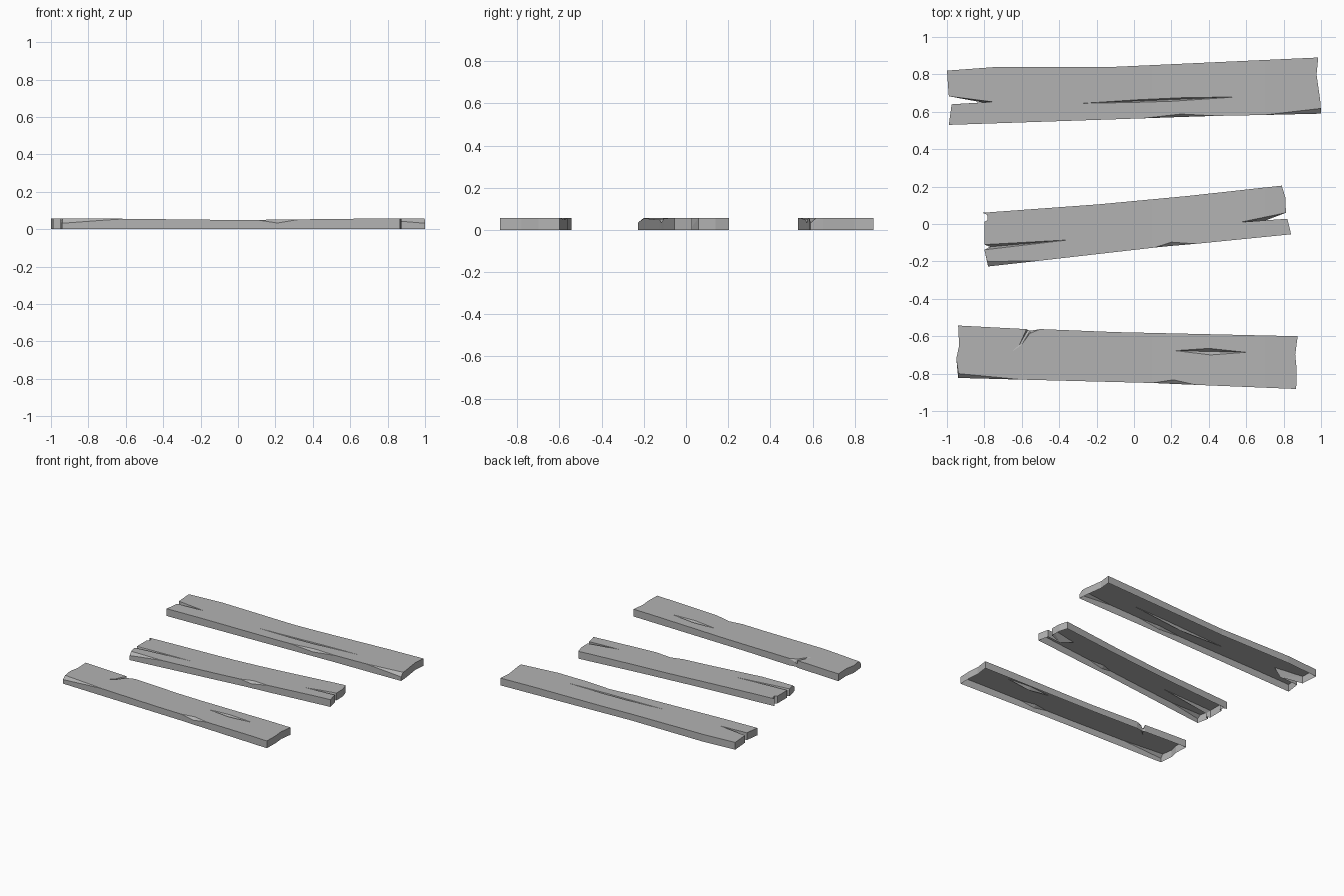
import bpy, bmesh
from mathutils import Vector
from mathutils.geometry import tessellate_polygon

if "Cube" in bpy.data.objects:
    bpy.data.objects.remove(bpy.data.objects["Cube"])

H = 0.057
wood = bpy.data.materials.new("dark_grey")
wood.diffuse_color = (0.45, 0.45, 0.45, 1)
wood.use_nodes = True
wood.node_tree.nodes["Principled BSDF"].inputs["Base Color"].default_value = wood.diffuse_color


def face_up(bm, verts):
    a, b, c = (v.co for v in verts)
    if (b - a).cross(c - a).z < 0:
        verts = verts[::-1]
    return bm.faces.new(verts)


def board(name, outline, crack=None):
    """Outline runs clockwise: (x, y) or (x, y, top_x, top_y, drop) for chips and splits."""
    bm = bmesh.new()
    base, rim, top = [], [], []
    for p in outline:
        x, y = p[:2]
        tx, ty, drop = p[2:] if len(p) > 2 else (x, y, 0)
        base.append(bm.verts.new((x, y, 0)))
        rim.append(bm.verts.new((x, y, max(0.0, H - drop))))
        top.append(bm.verts.new((tx, ty, H)) if drop else rim[-1])
    # side walls and the sloped chips above them (underside stays open)
    n = len(outline)
    for i in range(n):
        j = (i + 1) % n
        bm.faces.new((base[j], base[i], rim[i], rim[j]))
        loop = [rim[j], rim[i]]
        if top[i] is not rim[i]:
            loop.append(top[i])
        if top[j] is not rim[j]:
            loop.append(top[j])
        if len(loop) > 2:
            bm.faces.new(loop)
    # top surface with an optional crack sunk into it
    loops = [top]
    if crack:
        hole = [bm.verts.new((x, y, H)) for x, y in crack]
        loops.append(hole)
        mid = sum((v.co for v in hole), Vector()) / len(hole)
        deep = bm.verts.new((mid.x, mid.y, H - 0.025))
        for i, v in enumerate(hole):
            face_up(bm, [v, hole[(i + 1) % len(hole)], deep])
    flat = [v for l in loops for v in l]
    for t in tessellate_polygon([[Vector((v.co.x, v.co.y, 0)) for v in l] for l in loops]):
        face_up(bm, [flat[k] for k in t])
    bmesh.ops.remove_doubles(bm, verts=bm.verts, dist=0.0005)
    # cut across the board, then wear the middle slightly thinner
    for x in (-0.7, -0.1, 0.1, 0.7):
        bmesh.ops.bisect_plane(bm, geom=bm.verts[:] + bm.edges[:] + bm.faces[:],
                               dist=1e-5, plane_co=(x, 0, 0), plane_no=(1, 0, 0))
    for v in bm.verts:
        wear = 1 - min(1, max(0, abs(v.co.x) - 0.1) / 0.6)
        v.co.z *= 1 - 0.12 * wear
    me = bpy.data.meshes.new(name)
    bm.to_mesh(me)
    bm.free()
    me.materials.append(wood)
    bpy.context.collection.objects.link(bpy.data.objects.new(name, me))


# back board: split left end, long crack, chipped front edge
board("back_board", [
    (-1.0, .82), (-.73, .84), (-.11, .84), (.985, .89),
    (.976, .80), (.997, .65), (1.0, .59, .998, .618, .025),
    (.70, .583), (.44, .578), (.25, .572, .25, .588, .02), (.05, .565),
    (-.99, .53), (-.975, .64), (-.81, .65, -.755, .653, .06), (-.99, .683)],
    [(-.28, .645), (.03, .665), (.25, .675), (.56, .68), (.2, .656), (0, .65)])

# middle board: both ends split, chipped front edge
board("middle_board", [
    (-.81, .06), (-.19, .105), (.29, .15), (.79, .205),
    (.81, .14), (.812, .06), (.70, .018, .57, .01, .06), (.82, .028), (.84, -.055),
    (.33, -.106), (.2, -.117, .2, -.097, .02), (.11, -.126), (-.52, -.198),
    (-.78, -.227, -.785, -.20, .022),
    (-.80, -.138), (-.77, -.122, -.35, -.085, .03), (-.80, -.11),
    (-.80, .012), (-.782, .02), (-.785, .05)])

# front board: broken back edge, short crack, chipped front edge
board("front_board", [
    (-.94, -.543), (-.575, -.562), (-.567, -.566, -.612, -.645, .03),
    (-.562, -.568, -.655, -.685, .03), (-.555, -.57, -.602, -.647, .03),
    (-.545, -.569, -.558, -.585, .02), (-.50, -.562), (-.1, -.578), (.875, -.60),
    (.862, -.70), (.87, -.78), (.867, -.882),
    (.33, -.86), (.21, -.855, .21, -.833, .02), (.1, -.85), (-.60, -.832),
    (-.94, -.823, -.938, -.80, .025), (-.95, -.72), (-.935, -.65)],
    [(.22, -.677), (.4, -.665), (.6, -.686), (.41, -.70)])
